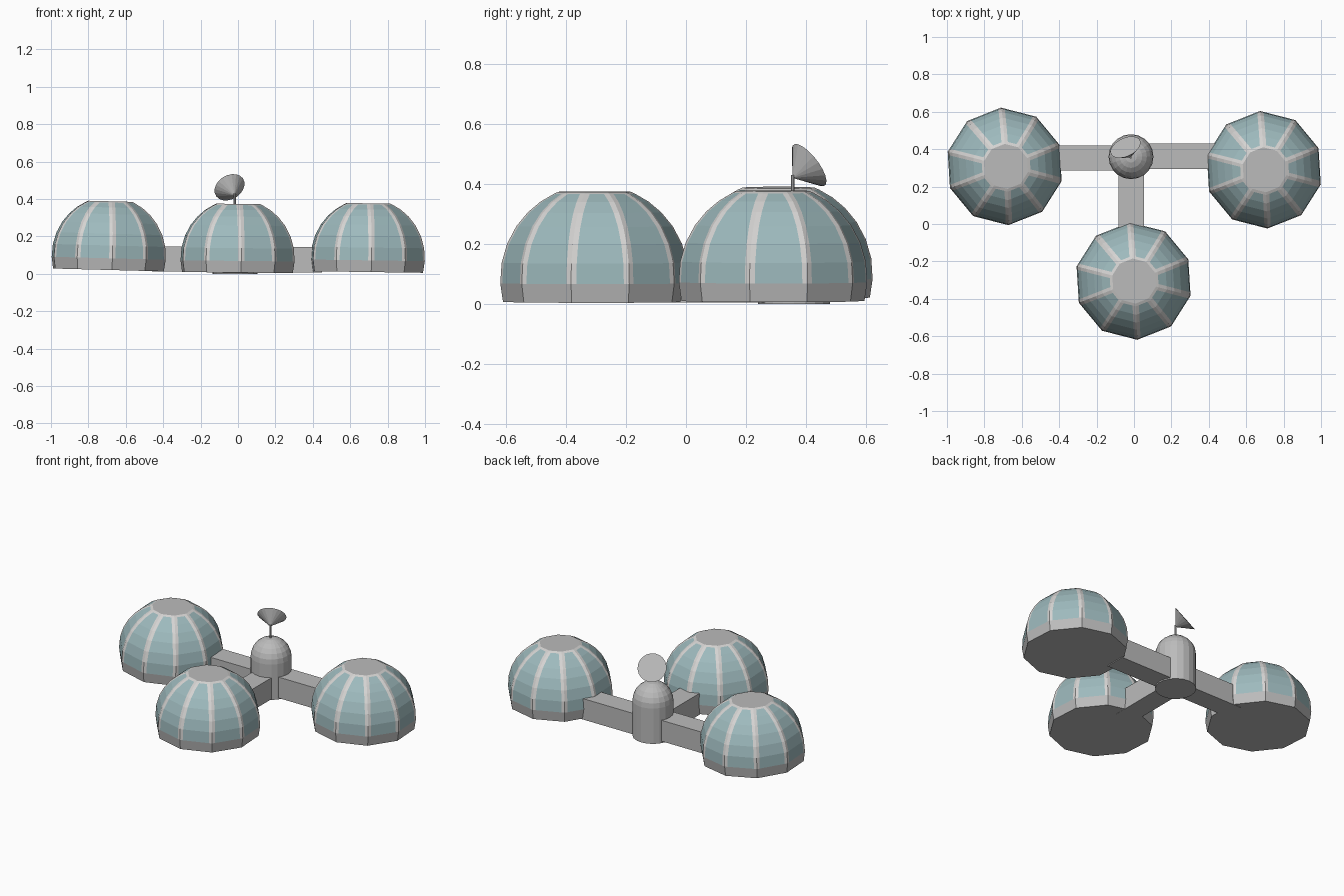
import bpy, bmesh
from math import sin, cos, radians, pi
from mathutils import Vector, Matrix

if "Cube" in bpy.data.objects:
    bpy.data.objects.remove(bpy.data.objects["Cube"])


def material(name, rgb):
    m = bpy.data.materials.new(name)
    m.diffuse_color = (*rgb, 1)
    m.use_nodes = True
    m.node_tree.nodes["Principled BSDF"].inputs["Base Color"].default_value = m.diffuse_color
    return m


GREY = material("grey metal", (0.50, 0.50, 0.50))
RIB = material("pale rib", (0.66, 0.65, 0.64))
GLASS = material("blue green glass", (0.34, 0.49, 0.51))


def make_object(name, bm, mats):
    bmesh.ops.recalc_face_normals(bm, faces=bm.faces[:])
    me = bpy.data.meshes.new(name)
    bm.to_mesh(me)
    bm.free()
    for m in mats:
        me.materials.append(m)
    ob = bpy.data.objects.new(name, me)
    bpy.context.collection.objects.link(ob)
    return ob


def greenhouse(name, location, tilt):
    """Ten-sided dome: grey footing, glass panes between pale ribs, flat grey cap."""
    bm = bmesh.new()
    R, zc, half = 0.315, 0.076, 0.018
    lats = [-14, -2.5, 10, 22, 34, 45, 55, 64.5, 67.5]
    rings = []
    for lat in lats:
        r, z = R * cos(radians(lat)), zc + R * sin(radians(lat))
        corners = [Vector((r * cos(radians(21.6 + 36 * k)),
                           r * sin(radians(21.6 + 36 * k)), z)) for k in range(10)]
        ring = []
        for k in range(10):
            a, b = corners[k], corners[(k + 1) % 10]
            step = (b - a).normalized() * half
            ring += [bm.verts.new(p) for p in (a, a + step, b - step)]
        rings.append(ring)
    for i in range(len(rings) - 1):
        lo, hi = rings[i], rings[i + 1]
        for j in range(30):
            n = (j + 1) % 30
            f = bm.faces.new((lo[j], lo[n], hi[n], hi[j]))
            if i == 0:
                f.material_index = 0                      # footing
            elif i == len(rings) - 2:
                f.material_index = 1                      # collar
            else:
                f.material_index = 2 if j % 3 == 1 else 1  # pane or rib
    bm.faces.new(rings[0])
    bm.faces.new(rings[-1])
    ob = make_object(name, bm, (GREY, RIB, GLASS))
    ob.location = location
    ob.rotation_euler = (0, radians(tilt), 0)


def box(name, lo, hi):
    bm = bmesh.new()
    lo, hi = Vector(lo), Vector(hi)
    bmesh.ops.create_cube(bm, size=1, matrix=Matrix.Translation((lo + hi) / 2)
                          @ Matrix.Diagonal((*(hi - lo), 1)))
    return make_object(name, bm, (GREY,))


def lathe(name, profile, n, matrix):
    """Closed solid of revolution about z from (radius, height) points."""
    bm = bmesh.new()
    rings = []
    for r, z in profile:
        count = n if r > 0 else 1
        rings.append([bm.verts.new((r * cos(2 * pi * k / n), r * sin(2 * pi * k / n), z))
                      for k in range(count)])
    for a, b in zip(rings, rings[1:]):
        for k in range(n):
            m = (k + 1) % n
            vs = [a[k % len(a)], a[m % len(a)], b[m % len(b)], b[k % len(b)]]
            bm.faces.new(list(dict.fromkeys(vs)))
    for ring in (rings[0], rings[-1]):
        if len(ring) > 1:
            bm.faces.new(ring)
    bm.transform(matrix)
    return make_object(name, bm, (GREY,))


# Three domes
greenhouse("left_dome", (-0.693, 0.308, 0.021), 1.5)
greenhouse("right_dome", (0.693, 0.290, 0.010), 0.8)
greenhouse("front_dome", (-0.003, -0.305, 0.007), 0.6)

# Corridors joining the domes to the hub
box("left_corridor", (-0.46, 0.285, 0.012), (-0.015, 0.42, 0.147))
box("right_corridor", (-0.015, 0.295, 0.008), (0.45, 0.43, 0.143))
box("front_corridor", (-0.082, -0.10, 0.005), (0.054, 0.36, 0.143))

# Central hub: cylinder with a hemispherical roof
hx, hy, seam, hr = -0.016, 0.36, 0.228, 0.12
profile = [(hr, 0.0)] + [(hr * cos(i * pi / 12), seam + hr * sin(i * pi / 12))
                         for i in range(6)] + [(0, seam + hr)]
lathe("hub", profile, 20, Matrix.Translation((hx, hy, 0)))

# Antenna mast and tilted conical dish
lathe("mast", [(0.006, 0.33), (0.006, 0.43)], 8, Matrix.Translation((-0.018, 0.356, 0)))
axis = Vector((-0.35, 0.74, 0.57)).normalized()
aim = Vector((0, 0, 1)).rotation_difference(axis).to_matrix().to_4x4()
lathe("dish", [(0, 0), (0.086, 0.075)], 20,
      Matrix.Translation((-0.019, 0.355, 0.420)) @ aim)
